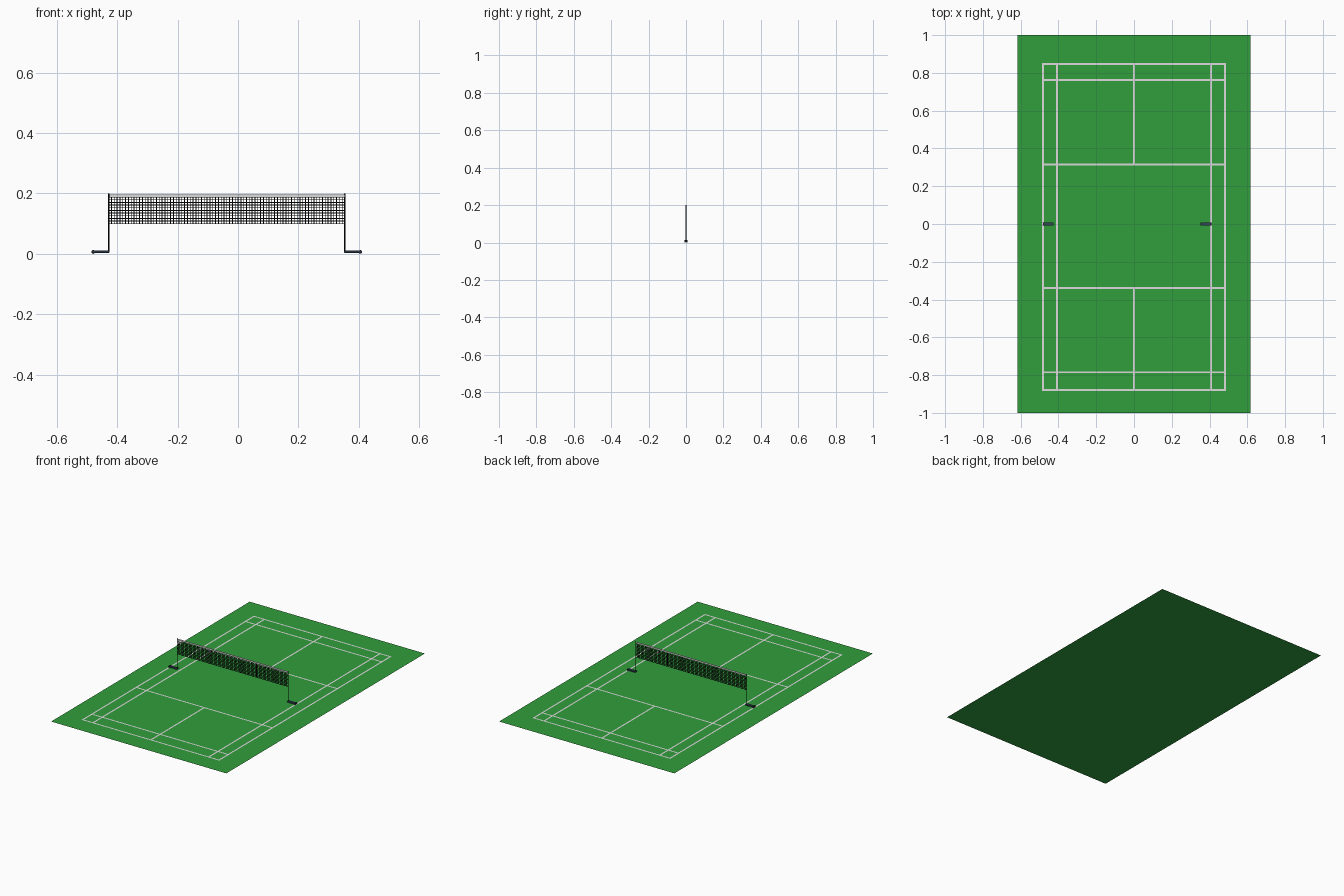
import bpy, bmesh
from mathutils import Matrix, Vector

if "Cube" in bpy.data.objects:
    bpy.data.objects.remove(bpy.data.objects["Cube"])


def material(name, rgb):
    m = bpy.data.materials.new(name)
    m.diffuse_color = (*rgb, 1)
    m.use_nodes = True
    m.node_tree.nodes["Principled BSDF"].inputs["Base Color"].default_value = m.diffuse_color
    return m


GREEN = material("court green", (0.03, 0.345, 0.046))
WHITE = material("line white", (0.72, 0.72, 0.72))
BLACK = material("net black", (0.004, 0.004, 0.005))
SLATE = material("base slate", (0.035, 0.055, 0.095))


def finish(name, bm, mat):
    me = bpy.data.meshes.new(name)
    bm.to_mesh(me)
    bm.free()
    me.materials.append(mat)
    ob = bpy.data.objects.new(name, me)
    bpy.context.collection.objects.link(ob)
    return ob


def add_box(bm, x0, x1, y0, y1, z0, z1):
    size = Matrix.Diagonal((x1 - x0, y1 - y0, z1 - z0, 1))
    mid = Vector((x0 + x1, y0 + y1, z0 + z1)) / 2
    bmesh.ops.create_cube(bm, size=1, matrix=Matrix.Translation(mid) @ size)


def add_rect(bm, x0, x1, y0, y1, z):
    bm.faces.new([bm.verts.new((x, y, z)) for x, y in
                  ((x0, y0), (x1, y0), (x1, y1), (x0, y1))])


# Court floor: a single flat sheet
bm = bmesh.new()
add_rect(bm, -0.618, 0.618, -1, 1, 0)
finish("court_floor", bm, GREEN)

# Painted court lines
H = 0.005
bm = bmesh.new()
for x in (-0.481, -0.408, 0.408, 0.481):
    add_rect(bm, x - H, x + H, -0.883, 0.853, 0.0015)
for y in (-0.878, -0.785, -0.339, 0.314, 0.762, 0.848):
    add_rect(bm, -0.486, 0.486, y - H, y + H, 0.0015)
for y0, y1 in ((-0.878, -0.339), (0.314, 0.848)):
    add_rect(bm, -H, H, y0, y1, 0.0015)
finish("court_lines", bm, WHITE)

# Net: woven grid of thin cords
LEFT, RIGHT, LOW, HIGH = -0.428, 0.354, 0.100, 0.188
COLS, ROWS, W, T = 84, 10, 0.0013, 0.0008
bm = bmesh.new()
for i in range(COLS + 1):
    x = LEFT + (RIGHT - LEFT) * i / COLS
    add_box(bm, x - W, x + W, -T, T, LOW, HIGH)
for j in range(ROWS + 1):
    z = LOW + (HIGH - LOW) * j / ROWS
    add_box(bm, LEFT, RIGHT, -T, T, z - W, z + W)
finish("net_mesh", bm, BLACK)

# White tape along the top of the net
bm = bmesh.new()
add_box(bm, LEFT, RIGHT, -0.0013, 0.0013, HIGH, 0.197)
finish("net_tape", bm, WHITE)

# Posts with weighted bases reaching outward
for side, px, d in (("left", LEFT, -1), ("right", RIGHT, 1)):
    bm = bmesh.new()
    bmesh.ops.create_cone(bm, cap_ends=True, segments=12, radius1=0.0025,
                          radius2=0.0025, depth=0.196,
                          matrix=Matrix.Translation((px, 0, 0.102)))
    finish(side + "_post", bm, BLACK)

    bm = bmesh.new()
    xs = sorted((px - d * 0.002, px + d * 0.055))
    add_box(bm, *xs, -0.008, 0.008, 0.003, 0.011)
    bmesh.ops.bevel(bm, geom=bm.edges[:], offset=0.001, segments=1, affect='EDGES')
    finish(side + "_base", bm, SLATE)

    # Small wheels at the outer end of the base
    bm = bmesh.new()
    for y in (-0.006, 0.006):
        bmesh.ops.create_cone(bm, cap_ends=True, segments=16, radius1=0.006,
                              radius2=0.006, depth=0.004,
                              matrix=Matrix.Translation((px + d * 0.051, y, 0.0065))
                              @ Matrix.Rotation(1.570796, 4, 'X'))
    finish(side + "_wheels", bm, BLACK)
